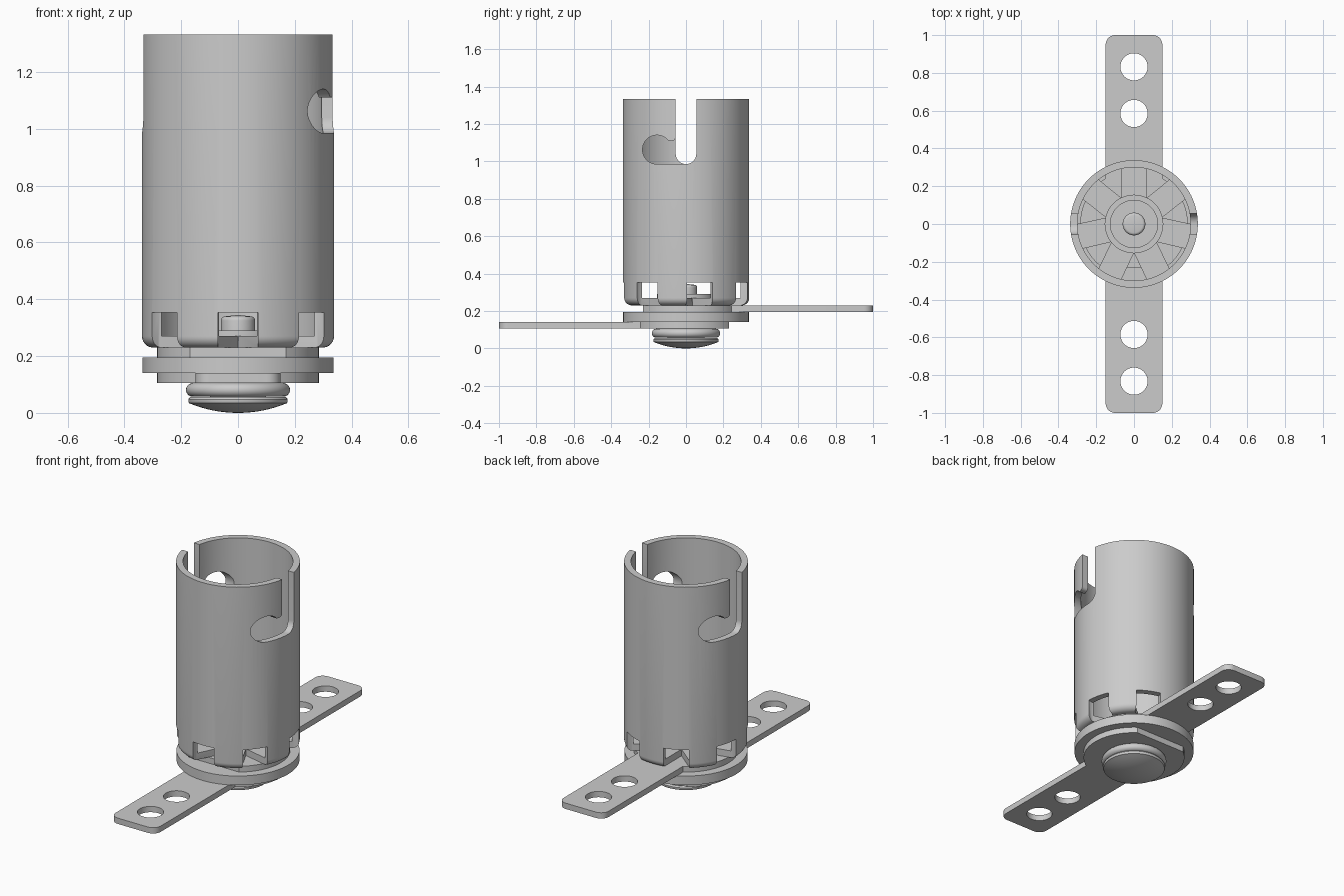
import bpy, bmesh
from math import pi, sin, cos, acos, asin, sqrt, radians
from mathutils import Matrix

if "Cube" in bpy.data.objects:
    bpy.data.objects.remove(bpy.data.objects["Cube"])


def arc(cx, cy, r, a0, a1, n=10):
    return [(cx + r * cos(radians(a0 + (a1 - a0) * i / n)),
             cy + r * sin(radians(a0 + (a1 - a0) * i / n))) for i in range(n + 1)]


def make_object(name, bm):
    bmesh.ops.remove_doubles(bm, verts=bm.verts, dist=1e-5)
    bmesh.ops.recalc_face_normals(bm, faces=bm.faces)
    mesh = bpy.data.meshes.new(name)
    bm.to_mesh(mesh)
    bm.free()
    obj = bpy.data.objects.new(name, mesh)
    bpy.context.collection.objects.link(obj)
    return obj


def lathe(name, profile, closed=False, seg=96):
    bm = bmesh.new()
    rings = [[bm.verts.new((r * cos(2 * pi * i / seg), r * sin(2 * pi * i / seg), z))
              for i in range(seg)] for r, z in profile]
    pairs = list(zip(rings, rings[1:])) + ([(rings[-1], rings[0])] if closed else [])
    for a, b in pairs:
        for i in range(seg):
            j = (i + 1) % seg
            bm.faces.new((a[i], a[j], b[j], b[i]))
    return make_object(name, bm)


def prism(name, pts, z0, z1, matrix=Matrix()):
    bm = bmesh.new()
    face = bm.faces.new([bm.verts.new((x, y, z0)) for x, y in pts])
    ext = bmesh.ops.extrude_face_region(bm, geom=[face])
    for v in ext["geom"]:
        if isinstance(v, bmesh.types.BMVert):
            v.co.z = z1
    bm.transform(matrix)
    return make_object(name, bm)


def activate(obj):
    bpy.ops.object.select_all(action='DESELECT')
    obj.select_set(True)
    bpy.context.view_layer.objects.active = obj


def cut(obj, cutters):
    activate(obj)
    for c in cutters:
        c.hide_render = True
        mod = obj.modifiers.new("cut", 'BOOLEAN')
        mod.operation, mod.solver, mod.object = 'DIFFERENCE', 'EXACT', c
        bpy.ops.object.modifier_apply(modifier=mod.name)
        bpy.data.objects.remove(c)


def smooth(obj):
    activate(obj)
    bpy.ops.object.shade_smooth_by_angle(angle=radians(30))


# Socket shell: tube with an inward-turned bottom flange
R, RI, TOP = 0.338, 0.30, 1.333
shell = lathe("socket_shell",
              [(RI, TOP), (RI, 0.27), (0.15, 0.27), (0.15, 0.23)]
              + arc(R - 0.04, 0.27, 0.04, -90, 0, 8) + [(R, TOP)], closed=True)

# Seven wedge notches separating the folded bottom tabs
wedge = [(0, -0.152), (0.07, -0.30), (0.07, -0.5), (-0.07, -0.5), (-0.07, -0.30)]
cutters = [prism("notch_cutter", wedge, 0.15, 0.353, Matrix.Rotation(2 * pi * k / 7, 4, 'Z'))
           for k in range(7)]

# Two hooked bayonet slots, profile in y-z, half a turn apart
r = 0.0775
end = 360 - (360 - 38)
hook = ([(0.055, 1.5)] + arc(0, 1.04, 0.055, 0, -90)
        + arc(-0.155, 0.985 + r, r, 270, end, 24)
        + arc(-0.075, 1.13, 0.02, -90, 0, 5) + [(-0.055, 1.5)])
to_side = Matrix(((0, 0, 1, 0), (1, 0, 0, 0), (0, 1, 0, 0), (0, 0, 0, 1)))
cutters += [prism("slot_cutter", hook, 0.1, 0.5, Matrix.Rotation(a, 4, 'Z') @ to_side)
            for a in (0, pi)]
cut(shell, cutters)
smooth(shell)

# Terminal plates: round base with one flat side and a drilled strip
PR, HALF, FLAT = 0.285, 0.15, 0.23
right = (arc(0.10, 0.95, 0.05, 90, 0, 8)
         + arc(0, 0, PR, acos(HALF / PR) * 180 / pi, -asin(FLAT / PR) * 180 / pi, 24))
outline = right + [(-x, y) for x, y in reversed(right)]
for name, z0, z1, turn in (("upper_terminal", 0.195, 0.23, 0),
                           ("lower_terminal", 0.105, 0.14, pi)):
    rot = Matrix.Rotation(turn, 4, 'Z')
    plate = prism(name, outline, z0, z1, rot)
    cut(plate, [prism("hole_cutter", arc(0, y, 0.072, 0, 360 - 7.5, 47), 0, 0.4, rot)
                for y in (0.585, 0.832)])
    smooth(plate)

# Insulating washer between the plates
smooth(lathe("insulator_disc", [(0, 0.14), (0.336, 0.14), (0.336, 0.195), (0, 0.195)]))

# Rounded collar and domed contact button underneath
smooth(lathe("contact_collar", [(0, 0.057)] + arc(0.159, 0.081, 0.024, -90, 90, 12) + [(0, 0.105)]))
sag, rim = 0.034, 0.172
big = (rim ** 2 + sag ** 2) / (2 * sag)
dome = [(rim * i / 10, big - sqrt(big ** 2 - (rim * i / 10) ** 2)) for i in range(11)]
smooth(lathe("contact_button", dome + [(0.175, 0.04), (0.175, 0.048), (0.168, 0.056), (0, 0.058)]))

# Inner bushing and centre pin, seen from the open top
smooth(lathe("inner_bushing", [(0, 0.19), (0.15, 0.19), (0.155, 0.27), (0.155, 0.29),
                               (0.125, 0.29), (0.125, 0.275), (0, 0.275)]))
smooth(lathe("centre_pin", [(0, 0.25), (0.06, 0.25)] + arc(0.045, 0.325, 0.015, 0, 90, 6) + [(0, 0.345)]))
